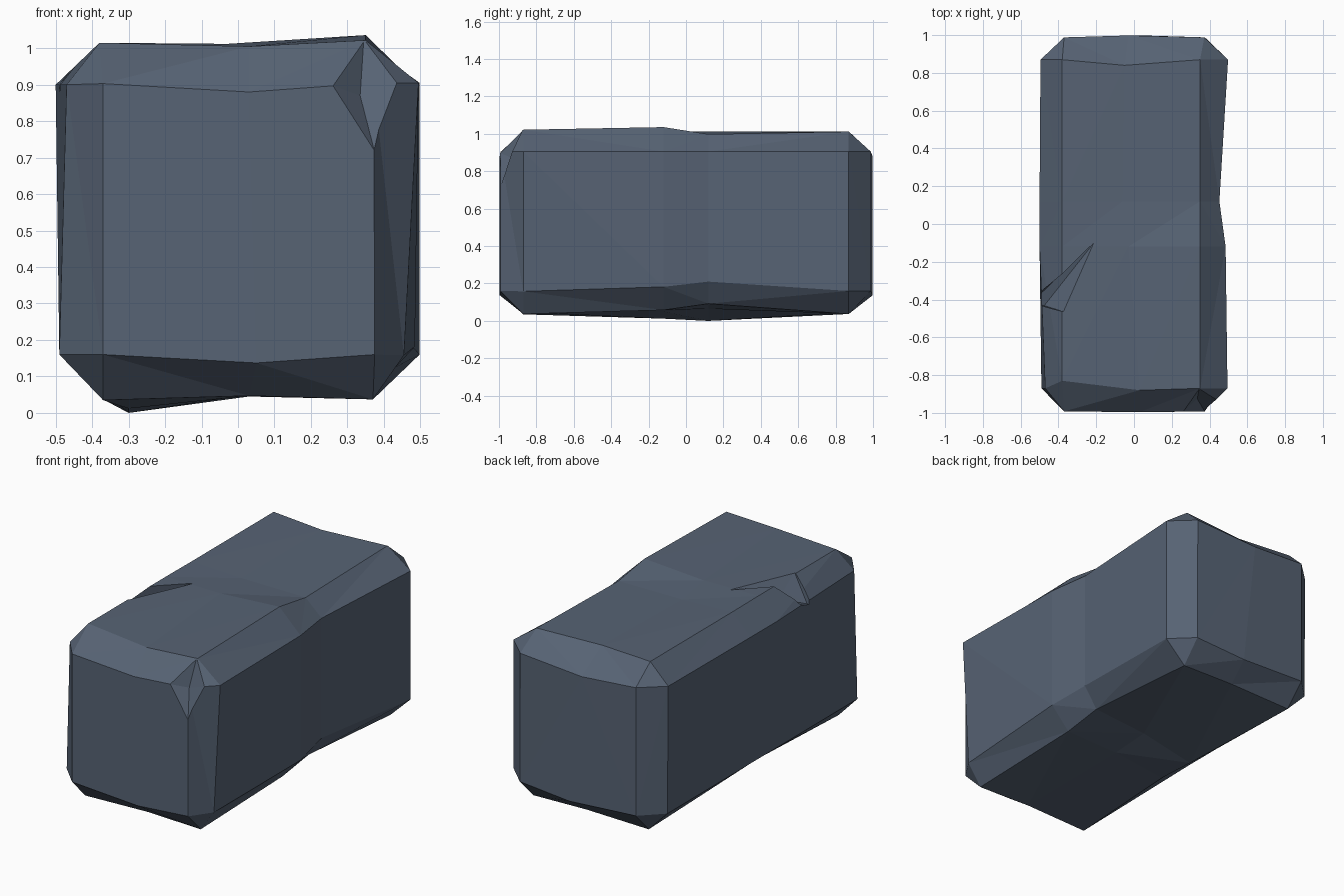
import bpy, bmesh
from mathutils import Vector

if "Cube" in bpy.data.objects:
    bpy.data.objects.remove(bpy.data.objects["Cube"])

stone = bpy.data.materials.new("slate_grey")
stone.diffuse_color = (0.095, 0.125, 0.175, 1)
stone.use_nodes = True
stone.node_tree.nodes["Principled BSDF"].inputs["Base Color"].default_value = stone.diffuse_color


def section(y, xr, xrl, xl, xll, top, mid, bot, low, dy=(0, 0, 0)):
    """Ten-point ring: top L/M/R, right side, bottom R/M/L, left side."""
    tl, tm, tr = top
    br, bm_, bl = bot
    return [(-.38, y + dy[0], tl), (mid, y + dy[1], tm), (.35, y + dy[2], tr),
            (xr, y, .905), (xrl, y, low),
            (.37, y, br), (.03, y, bm_), (-.37 if bl > .02 else -.3, y, bl),
            (xll, y, .16), (xl, y, .9)]


# worn block: chamfered rings along its length
rings = [
    section(-.87, .495, .455, -.47, -.49, (1.015, 1.005, 1.022), .03, (.037, .047, .035), .158, (.04, -.01, 0)),
    section(-.12, .485, .485, -.50, -.49, (1.015, 1.012, 1.036), -.03, (.058, .05, .012), .182),
    section(.12, .452, .452, -.50, -.49, (1.013, 1.0, .998), -.06, (.092, .065, .0), .21),
    section(.87, .498, .498, -.495, -.49, (1.013, 1.008, 1.012), -.05, (.037, .045, .037), .16, (0, -.03, 0)),
]


def end_face(y, mid, bulge):
    return [(-.37, y, .903), (mid, y + bulge, .88), (.372, y, .905),
            (.375, y, .16), (.05, y + bulge, .137), (-.37, y, .16)]


bm = bmesh.new()
loops = [[bm.verts.new(p) for p in r] for r in rings]
for a, b in zip(loops, loops[1:]):
    for i in range(10):
        j = (i + 1) % 10
        bm.faces.new((a[i], a[j], b[j], b[i]))

# bevelled end caps: six inner points joined to each outer ring
for ring, pts in ((loops[0], end_face(-.992, .03, -.004)), (loops[-1], end_face(.988, -.03, .01))):
    e = [bm.verts.new(p) for p in pts]
    link = [0, 1, 2, 2, 3, 3, 4, 5, 5, 0]   # inner point for each outer point
    for i in range(10):
        j = (i + 1) % 10
        p, q = e[link[i]], e[link[j]]
        if p is q:
            bm.faces.new((ring[i], ring[j], p))
        else:
            bm.faces.new((ring[i], ring[j], q, p))
    bm.faces.new(e)
bmesh.ops.recalc_face_normals(bm, faces=bm.faces)
bmesh.ops.triangulate(bm, faces=bm.faces)

me = bpy.data.meshes.new("stone_block")
bm.to_mesh(me)
bm.free()
block = bpy.data.objects.new("stone_block", me)
bpy.context.collection.objects.link(block)
me.materials.append(stone)


def hull_cut(name, pts):
    """Subtract a convex chip from the block."""
    b = bmesh.new()
    for p in pts:
        b.verts.new(Vector(p))
    bmesh.ops.convex_hull(b, input=b.verts)
    bmesh.ops.recalc_face_normals(b, faces=b.faces)
    m = bpy.data.meshes.new(name)
    b.to_mesh(m)
    b.free()
    m.materials.append(stone)
    o = bpy.data.objects.new(name, m)
    bpy.context.collection.objects.link(o)
    o.hide_render = True
    o.hide_set(True)
    mod = block.modifiers.new(name, 'BOOLEAN')
    mod.object = o
    mod.operation = 'DIFFERENCE'
    mod.solver = 'EXACT'


# crack across the top left edge
hull_cut("crack_cutter", [(-.205, -.09, 1.018), (-.38, -.31, 1.02), (-.37, -.465, 1.02),
                          (-.375, -.36, .955), (-.475, -.432, .875), (-.495, -.37, .895),
                          (-.56, -.42, .88), (-.5, -.4, 1.1)])
# chip on the top front right corner
hull_cut("corner_chip_cutter", [(.345, -.872, 1.024), (.26, -.994, .897), (.375, -.994, .715),
                                (.445, -.93, .907), (.335, -.925, .87), (.5, -1.15, 1.0)])
